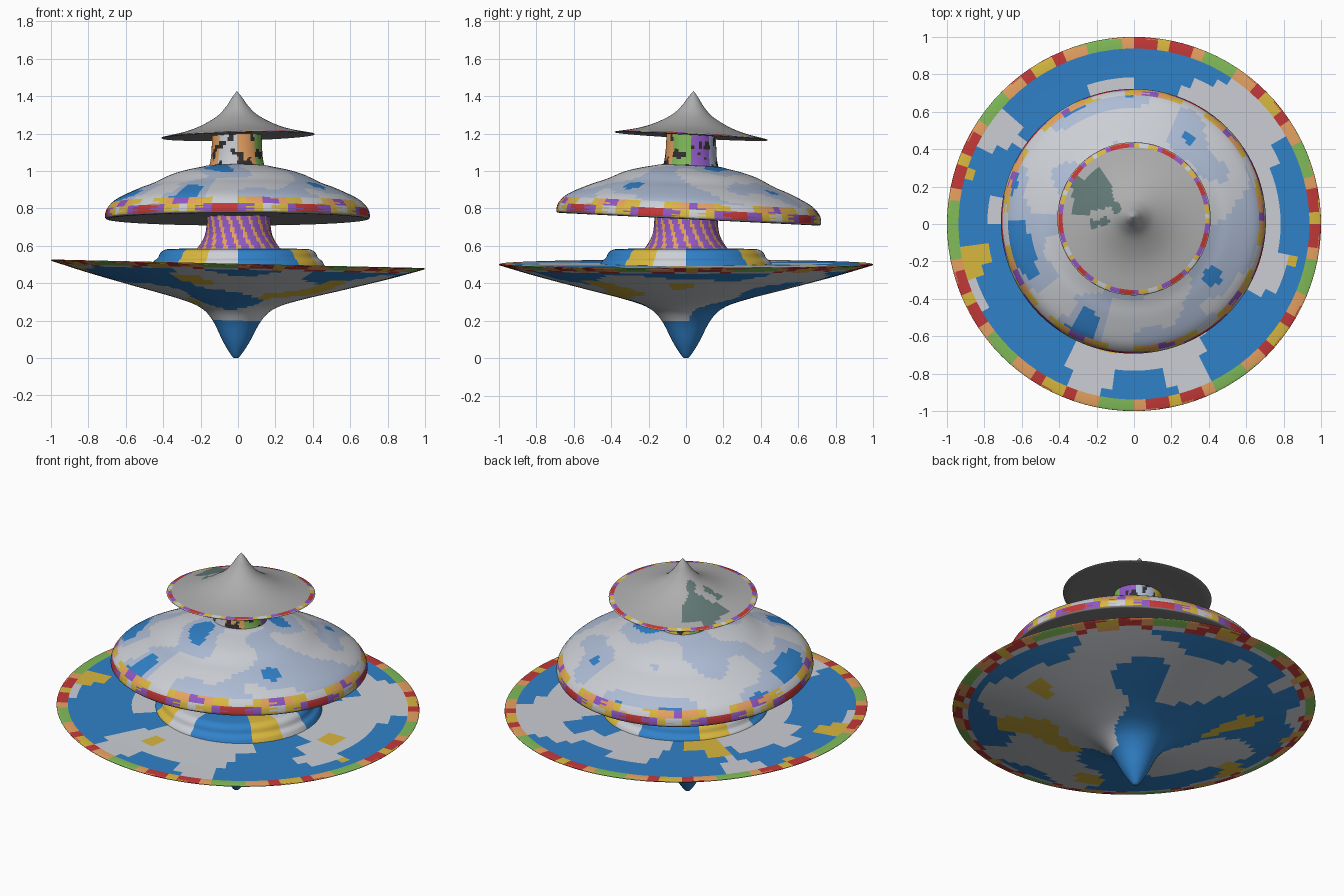
import bpy, bmesh, math, random
from mathutils import Vector, Euler, noise

if "Cube" in bpy.data.objects:
    bpy.data.objects.remove(bpy.data.objects["Cube"])

random.seed(4)
SEG = 96
COLOURS = {
    "sky_blue": (0.03, 0.22, 0.58), "cloud": (0.60, 0.62, 0.66), "pale_blue": (0.42, 0.50, 0.66),
    "yellow": (0.70, 0.48, 0.05), "red": (0.55, 0.04, 0.04), "green": (0.22, 0.50, 0.10),
    "purple": (0.28, 0.10, 0.55), "orange": (0.80, 0.36, 0.12), "black": (0.03, 0.03, 0.03),
    "grey": (0.42, 0.42, 0.42), "dark_grey": (0.22, 0.22, 0.22), "pine": (0.12, 0.19, 0.18)}
NAMES = list(COLOURS)
MATS = []
for n in NAMES:
    m = bpy.data.materials.new(n)
    m.diffuse_color = (*COLOURS[n], 1)
    m.use_nodes = True
    m.node_tree.nodes["Principled BSDF"].inputs["Base Color"].default_value = m.diffuse_color
    MATS.append(m)
CONFETTI = ["yellow", "red", "green", "purple", "orange", "cloud", "cloud"]


def smooth(pts, steps=5):
    """Catmull-Rom curve through (radius, height) points."""
    p = [Vector(q) for q in pts]
    p = [2 * p[0] - p[1]] + p + [2 * p[-1] - p[-2]]
    out = []
    for a, b, c, d in zip(p, p[1:], p[2:], p[3:]):
        for i in range(steps):
            t = i / steps
            out.append(0.5 * (2 * b + (c - a) * t + (2 * a - 5 * b + 4 * c - d) * t * t
                              + (3 * b - a - 3 * c + d) * t ** 3))
    return out + [p[-2]]


def revolve(name, curves, paint, loc, tilt=(0, 0)):
    """Spin a profile made of smooth pieces; heights are relative to loc."""
    prof = [q for c in curves for q in smooth(c)]
    prof = [q for i, q in enumerate(prof) if i == 0 or (q - prof[i - 1]).length > 1e-5]
    bm = bmesh.new()
    rings = []
    for r, z in prof:
        r = max(r, 0)
        rings.append([bm.verts.new((r * math.cos(a), r * math.sin(a), z - loc[2]))
                      for a in (2 * math.pi * i / SEG for i in range(SEG))])
    for lo, hi in zip(rings, rings[1:]):
        for i in range(SEG):
            j = (i + 1) % SEG
            bm.faces.new((lo[i], lo[j], hi[j], hi[i]))
    bmesh.ops.remove_doubles(bm, verts=bm.verts, dist=1e-5)
    bmesh.ops.recalc_face_normals(bm, faces=bm.faces)
    for f in bm.faces:
        f.material_index = NAMES.index(paint(f.calc_center_median(), f.normal))
    me = bpy.data.meshes.new(name)
    bm.to_mesh(me)
    bm.free()
    for m in MATS:
        me.materials.append(m)
    ob = bpy.data.objects.new(name, me)
    bpy.context.collection.objects.link(ob)
    ob.location = loc
    ob.rotation_euler = Euler((tilt[0], tilt[1], 0))
    bpy.ops.object.select_all(action='DESELECT')
    ob.select_set(True)
    bpy.context.view_layer.objects.active = ob
    bpy.ops.object.shade_smooth_by_angle(angle=math.radians(35))
    return ob


def rad(c):
    return math.hypot(c.x, c.y)


def rim_speckle(c, cells=64):
    """Repeatable bright colour by angle and radius."""
    k = int(math.atan2(c.y, c.x) / (2 * math.pi) * cells + cells)
    return CONFETTI[(k * 5 + int(rad(c) * 20) * 3 + k * k) % len(CONFETTI)]


def paint_base(c, n):
    if rad(c) > 0.92:
        return rim_speckle(c)
    if rad(c) < 0.13 and c.z < -0.2:
        return "sky_blue"
    if noise.noise(c * 4 + Vector((9, 2, 5))) > 0.42:
        return "yellow"
    return "sky_blue" if noise.noise(c * 2.6 + Vector((3, 7, 1))) > -0.06 else "cloud"


def paint_step(c, n):
    k = int((math.atan2(c.y, c.x) + math.pi) / (2 * math.pi) * 16)
    return ("sky_blue", "sky_blue", "yellow", "cloud")[k % 4]


def paint_dome(c, n):
    if n.z < -0.3:
        return "dark_grey"
    if rad(c) > 0.675:
        return rim_speckle(c)
    v = noise.noise(c * 4.5 + Vector((1, 4, 8)))
    return "sky_blue" if v > 0.4 else "pale_blue" if v > 0 else "cloud"


def paint_lower_neck(c, n):
    k = int((math.atan2(c.y, c.x) + 4 + c.z * 2) * 9)
    return ["purple", "green", "orange", "pale_blue", "red", "yellow"][(k * 5 + k * k) % 6]


def paint_upper_neck(c, n):
    a = math.degrees(math.atan2(c.y, c.x)) % 360
    if noise.noise(c * 22) > 0.28:
        return "black"
    return ["purple", "pale_blue", "yellow", "green", "orange", "cloud", "orange", "green"][int(a // 45) % 8]


def paint_roof(c, n):
    if n.z < -0.3:
        return "dark_grey"
    if rad(c) > 0.39:
        return rim_speckle(c)
    return "pine" if (Vector((c.x + 0.21, c.y - 0.12)).length
                      + 0.08 * noise.noise(c * 14)) < 0.13 else "grey"


# Wide spinning-top base with pointed foot
revolve("base_disc", [
    [(0, 0.0), (0.02, 0.008), (0.07, 0.085), (0.13, 0.20), (0.20, 0.268), (0.33, 0.315),
     (0.57, 0.377), (0.80, 0.438), (0.97, 0.488), (0.998, 0.497)],
    [(0.998, 0.497), (1.0, 0.501), (0.99, 0.504)],
    [(0.99, 0.504), (0.7, 0.503), (0, 0.503)]], paint_base, (0, 0, 0.5), (0, 0.023))

# Raised step on the base
revolve("base_step", [
    [(0.465, 0.49), (0.45, 0.518), (0.428, 0.535), (0.415, 0.562), (0.395, 0.577),
     (0.36, 0.583), (0.22, 0.585), (0, 0.585)]], paint_step, (0, 0, 0.5), (0, 0))

# Flared neck under the dome
revolve("lower_neck", [
    [(0.24, 0.575), (0.215, 0.595), (0.185, 0.645), (0.172, 0.70), (0.167, 0.80)]],
    paint_lower_neck, (0.003, 0, 0.5))

# Middle dome with rolled rim and flat underside
revolve("middle_dome", [
    [(0, 0.755), (0.35, 0.752), (0.69, 0.742)],
    [(0.69, 0.742), (0.705, 0.746), (0.708, 0.765), (0.695, 0.803), (0.645, 0.85), (0.53, 0.905),
     (0.45, 0.935), (0.36, 0.978), (0.28, 1.003), (0.20, 1.020), (0.14, 1.030), (0, 1.031)]],
    paint_dome, (-0.003, 0.014, 0.745), (-0.049, 0))

# Short column under the roof
revolve("upper_neck", [
    [(0.152, 1.015), (0.143, 1.045), (0.136, 1.10), (0.132, 1.20)]],
    paint_upper_neck, (-0.006, 0.025, 1.02), (-0.02, 0))

# Pointed conical roof
revolve("pointed_roof", [
    [(0, 1.190), (0.2, 1.189), (0.405, 1.184)],
    [(0.405, 1.184), (0.41, 1.187), (0.405, 1.190)],
    [(0.405, 1.190), (0.29, 1.214), (0.20, 1.245), (0.11, 1.295), (0.06, 1.345),
     (0.028, 1.392), (0, 1.428)]], paint_roof, (0, 0.028, 1.187), (-0.053, -0.026))
